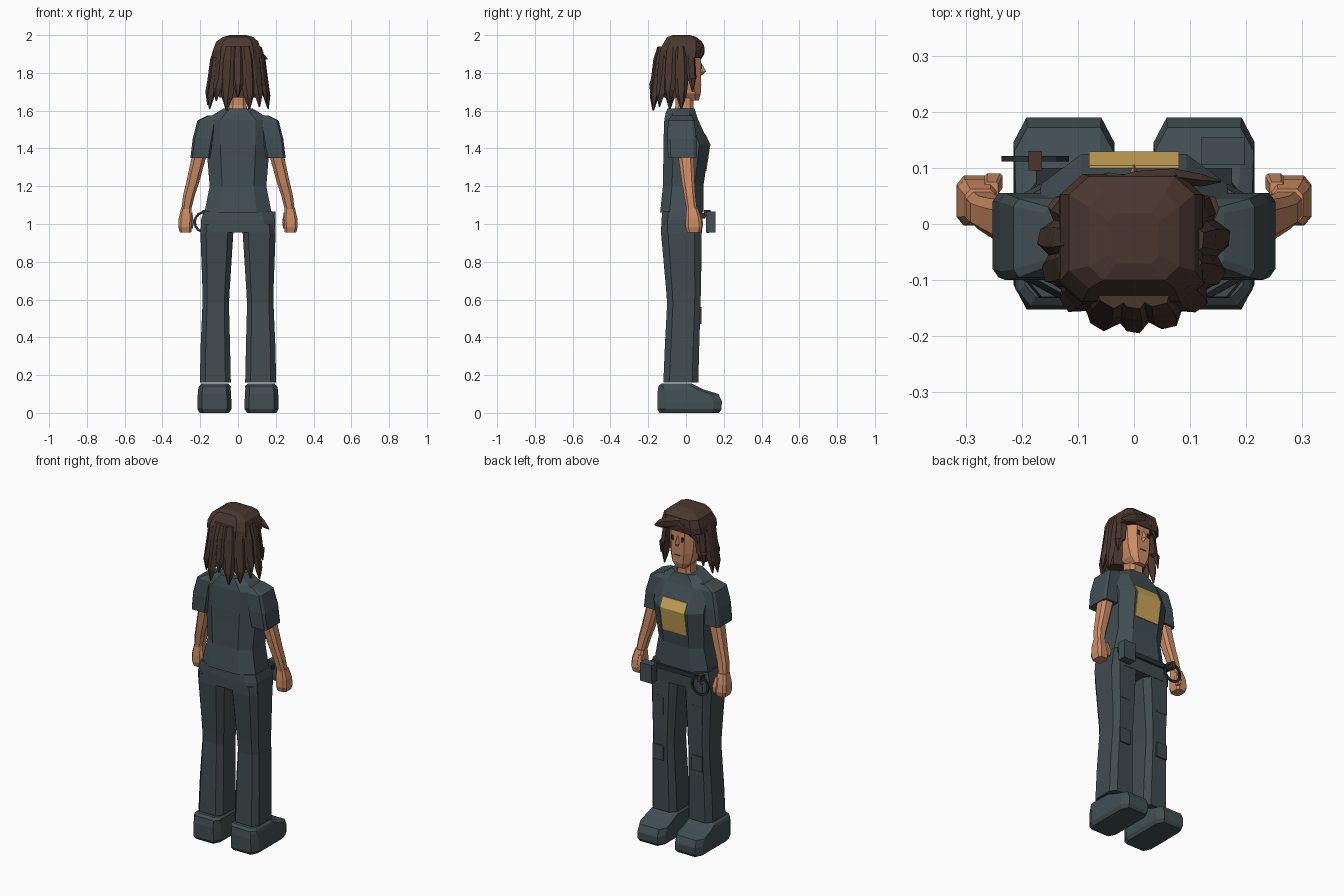
import bpy, bmesh, math
from mathutils import Vector


def material(name, rgb):
    m = bpy.data.materials.new(name)
    m.diffuse_color = (*rgb, 1)
    return m


SLATE = material("slate_cloth", (0.054, 0.078, 0.088))
PANTS = material("trouser_grey", (0.052, 0.070, 0.078))
SKIN = material("skin", (0.60, 0.262, 0.130))
HAIR = material("brown_hair", (0.066, 0.038, 0.028))
GOLD = material("gold", (0.60, 0.38, 0.10))
DARK = material("dark_gear", (0.022, 0.030, 0.035))


def finish(name, bm, mat):
    bmesh.ops.recalc_face_normals(bm, faces=bm.faces)
    me = bpy.data.meshes.new(name)
    bm.to_mesh(me)
    bm.free()
    me.materials.append(mat)
    ob = bpy.data.objects.new(name, me)
    bpy.context.collection.objects.link(ob)
    return ob


def loft(name, rings, mat):
    """Skin a list of equal-length closed rings and cap both ends."""
    bm = bmesh.new()
    vs = [[bm.verts.new(p) for p in r] for r in rings]
    n = len(rings[0])
    for a, b in zip(vs, vs[1:]):
        for i in range(n):
            bm.faces.new((a[i], a[(i + 1) % n], b[(i + 1) % n], b[i]))
    bm.faces.new(vs[0])
    bm.faces.new(vs[-1])
    return finish(name, bm, mat)


def octagon(z, cx, y0, y1, hx, k):
    """Chamfered rectangle at height z, from y0 to y1."""
    cy, hy = (y0 + y1) / 2, (y1 - y0) / 2
    a, b = hx * (1 - k), hy * (1 - k)
    pts = [(hx, -b), (hx, b), (a, hy), (-a, hy), (-hx, b), (-hx, -b), (-a, -hy), (a, -hy)]
    return [(cx + x, cy + y, z) for x, y in pts]


def stack(name, layers, mat, k=0.4, side=1):
    return loft(name, [octagon(z, side * cx, y0, y1, hx, k)
                       for z, cx, y0, y1, hx in layers], mat)


def box(name, lo, hi, mat):
    bm = bmesh.new()
    bmesh.ops.create_cube(bm, size=1)
    for v in bm.verts:
        v.co = Vector([(l + h) / 2 + c * (h - l) for l, h, c in zip(lo, hi, v.co)])
    return finish(name, bm, mat)


def lock(name, path, widths, thick, side, out):
    """Tapered hair lock along a path, flat across its outward direction."""
    rings = []
    for p, w in zip(path, widths):
        p, t = Vector(p), thick * min(1, w / 0.03)
        rings.append([p + side * w, p + side * w * 0.4 + out * t, p - side * w * 0.5 + out * t * 0.8,
                      p - side * w, p - out * t])
    return loft(name, rings, HAIR)


# legs, shoes, pockets, sleeves and arms, one per side
for s, tag in ((-1, "left"), (1, "right")):
    stack(tag + "_shoe", [(0, .125, -.14, .175, .078), (.02, .125, -.152, .188, .09),
                          (.06, .125, -.152, .19, .09), (.10, .125, -.152, .172, .088),
                          (.125, .125, -.148, .09, .086), (.142, .122, -.146, .055, .084),
                          (.155, .122, -.13, .03, .072)], SLATE, .26, s)
    stack(tag + "_trouser_leg", [(.16, .12, -.12, .065, .082), (.35, .12, -.112, .07, .078),
                                 (.58, .118, -.10, .077, .07), (.65, .116, -.105, .079, .072),
                                 (.95, .112, -.132, .082, .087), (1.0, .108, -.13, .082, .087)],
          PANTS, .35, s)
    for part, z0, z1 in (("thigh_pocket", .75, .86), ("knee_pocket", .47, .56)):
        x0, x1 = sorted((s * .095, s * .165))
        box(f"{tag}_{part}", (x0, .073, z0), (x1, .082, z1), PANTS)
    stack(tag + "_sleeve", [(1.35, .2, -.095, .055, .052), (1.45, .185, -.1, .055, .055),
                            (1.548, .165, -.095, .045, .05), (1.575, .12, -.075, .03, .04)],
          SLATE, .2, s)
    stack(tag + "_arm", [(1.42, .2, -.045, .04, .036), (1.35, .208, -.04, .042, .038),
                         (1.22, .24, -.022, .046, .034), (1.15, .26, -.01, .05, .031),
                         (1.08, .273, .002, .058, .026), (1.05, .276, .003, .065, .03)],
          SKIN, .45, s)
    stack(tag + "_hand", [(1.085, .274, .003, .062, .027), (1.03, .278, -.002, .08, .036),
                          (.985, .28, -.003, .086, .036), (.955, .278, .006, .078, .03)],
          SKIN, .35, s)
    stack(tag + "_thumb", [(1.06, .254, .05, .075, .012), (1.01, .25, .06, .09, .016),
                           (.975, .25, .066, .088, .011)], SKIN, .3, s)

# hips and shirt
stack("hips", [(.955, 0, -.132, .084, .198), (1.02, 0, -.13, .088, .196),
               (1.065, 0, -.125, .085, .182)], PANTS, .3)
stack("shirt", [(1.06, 0, -.137, .092, .178), (1.2, 0, -.122, .092, .15),
                (1.35, 0, -.12, .114, .162), (1.42, 0, -.12, .125, .166),
                (1.55, 0, -.115, .065, .168), (1.585, 0, -.108, .053, .122),
                (1.612, 0, -.098, .045, .075)], SLATE, .44)

# chest panel bent over the bust
front = [(1.28, .104), (1.35, .1145), (1.42, .1255), (1.475, .1)]
loft("chest_panel", [[(x, y + d, z) for x, d in ((-.08, -.003), (.08, -.003), (.08, .004), (-.08, .004))]
                     for z, y in front], GOLD)

# belt, pouch and ring on a strap
box("belt", (-.175, .07, 1.03), (.175, .1, 1.058), DARK)
box("pouch", (.12, .105, .955), (.198, .155, 1.065), SLATE)
bm = bmesh.new()
rings = []
for i in range(14):
    a = math.tau * i / 14
    rings.append([bm.verts.new((-.176 + r * math.cos(a), .116 + y, 1.01 + r * math.sin(a)))
                  for r, y in ((.06, -.005), (.06, .005), (.047, .005), (.047, -.005))])
for a, b in zip(rings, rings[1:] + rings[:1]):
    for i in range(4):
        bm.faces.new((a[i], a[(i + 1) % 4], b[(i + 1) % 4], b[i]))
finish("belt_ring", bm, DARK)
box("ring_strap", (-.188, .095, 1.035), (-.164, .13, 1.075), HAIR)

# neck, head and face
stack("neck", [(1.57, 0, -.07, .04, .055), (1.63, 0, -.055, .04, .045),
               (1.72, 0, -.055, .04, .045)], SKIN)
stack("head", [(1.655, 0, -.01, .068, .036), (1.69, 0, -.06, .078, .062),
               (1.75, 0, -.085, .08, .076), (1.83, 0, -.09, .08, .082),
               (1.93, 0, -.09, .075, .082)], SKIN, .45)
loft("nose", [[(-.014, .075, 1.79), (.014, .075, 1.79), (0, .08, 1.785)],
              [(-.014, .076, 1.803), (.014, .076, 1.803), (0, .107, 1.808)],
              [(-.006, .076, 1.85), (.006, .076, 1.85), (0, .083, 1.85)]], SKIN)
for s, tag in ((-1, "left"), (1, "right")):
    box(tag + "_eye", (s * .034 - .007, .076, 1.82), (s * .034 + .007, .084, 1.848), DARK)
box("mouth", (-.02, .074, 1.732), (.02, .082, 1.738), HAIR)

# hair crown and inner mass behind the head
stack("hair_crown", [(1.88, -.004, -.142, .084, .13), (1.92, -.005, -.138, .089, .127),
                     (1.965, -.004, -.115, .085, .112), (1.99, 0, -.1, .055, .08),
                     (2.0, 0, -.07, .02, .045)], HAIR, .32)
stack("hair_mass", [(1.67, 0, -.13, -.035, .1), (1.75, 0, -.14, -.005, .122),
                    (1.9, 0, -.13, .02, .12)], HAIR, .4)

# hanging locks around the sides and back: angle, tip height, half width
locks = [(28, 1.70, .034), (4, 1.61, .04), (-22, 1.64, .04), (-45, 1.62, .042), (-68, 1.61, .042),
         (-90, 1.67, .036), (-112, 1.60, .044), (-136, 1.65, .042), (-160, 1.61, .042),
         (-184, 1.63, .04), (-208, 1.69, .034)]
for i, (deg, tip, w) in enumerate(locks):
    a = math.radians(deg)
    out = Vector((math.cos(a), math.sin(a), 0))
    side = Vector((-out.y, out.x, 0))

    def at(r, z):
        return (r * out.x, -.035 + r * out.y * .93, z)
    path = [at(.105, 1.94), at(.125, 1.87), at(.138, 1.77), at(.152, tip + .07), at(.16, tip)]
    lock(f"hair_lock_{i + 1}", path, (w * .7, w, w, w * .7, w * .12), .022, side, out)

# swept fringe over the forehead
up, fwd = Vector((0, 0, 1)), Vector((0, 1, 0))
lock("fringe_sweep", [(-.07, .06, 1.955), (0, .08, 1.935), (.07, .085, 1.915), (.12, .078, 1.895),
                      (.155, .076, 1.875)], (.02, .034, .034, .024, .004), .014, up, fwd)
lock("fringe_side", [(.02, .07, 1.95), (-.045, .078, 1.92), (-.09, .065, 1.885), (-.115, .045, 1.82)],
     (.025, .034, .03, .005), .014, up, fwd)
